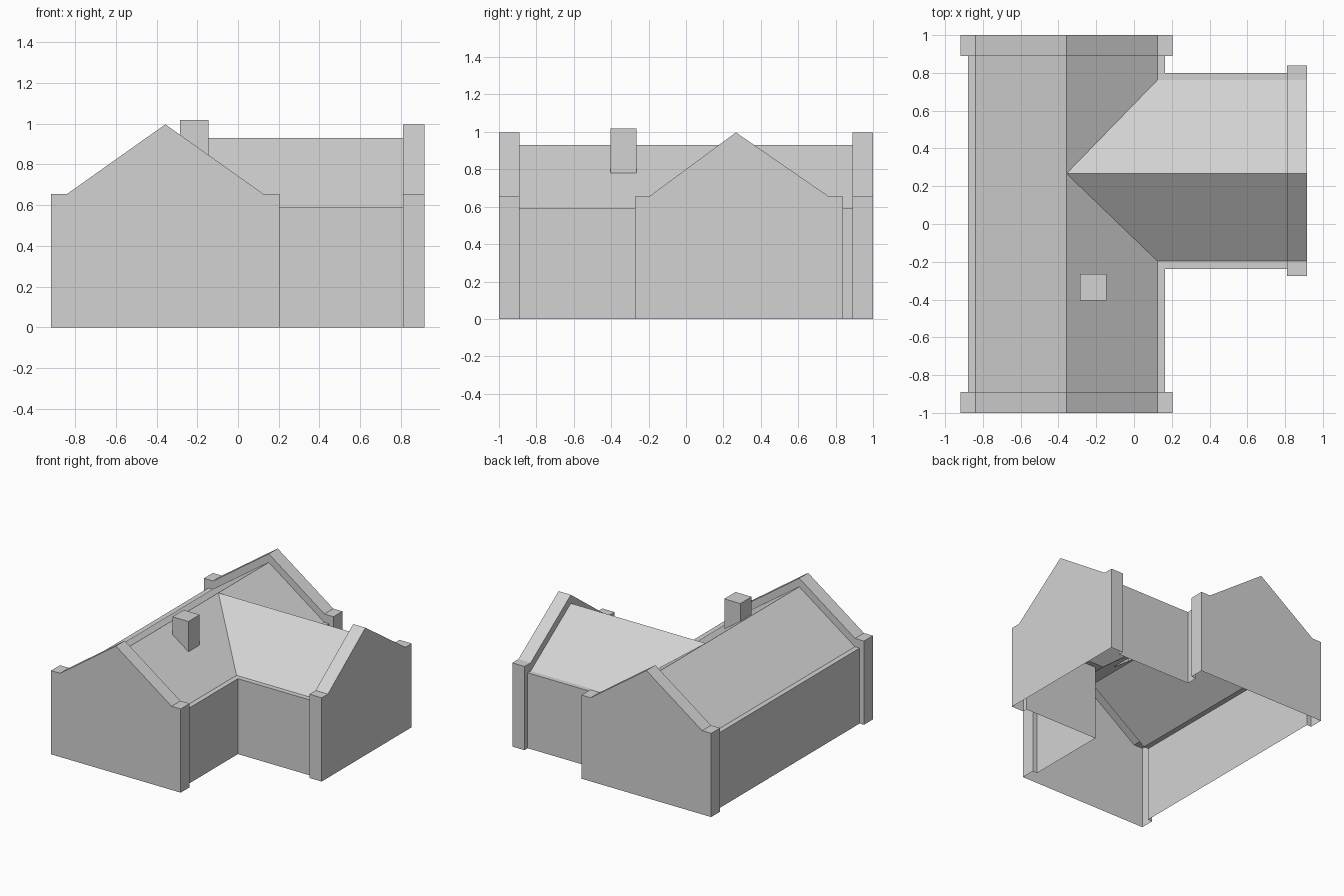
import bpy, bmesh
from mathutils import Vector

if "Cube" in bpy.data.objects:
    bpy.data.objects.remove(bpy.data.objects["Cube"])

stone = bpy.data.materials.new("light grey")
stone.diffuse_color = (0.65, 0.65, 0.65, 1)
stone.use_nodes = True
stone.node_tree.nodes["Principled BSDF"].inputs["Base Color"].default_value = stone.diffuse_color


def prism(name, profile, axis, start, end):
    """Extrude a (horizontal, height) profile along the x or y axis."""
    bm = bmesh.new()
    place = (lambda u, z, t: (t, u, z)) if axis == "x" else (lambda u, z, t: (u, t, z))
    face = bm.faces.new([bm.verts.new(place(u, z, start)) for u, z in profile])
    new = bmesh.ops.extrude_face_region(bm, geom=[face])["geom"]
    shift = Vector(place(0, 0, end - start))
    bmesh.ops.translate(bm, vec=shift, verts=[v for v in new if isinstance(v, bmesh.types.BMVert)])
    bmesh.ops.recalc_face_normals(bm, faces=bm.faces)
    mesh = bpy.data.meshes.new(name)
    bm.to_mesh(mesh)
    bm.free()
    mesh.materials.append(stone)
    obj = bpy.data.objects.new(name, mesh)
    bpy.context.collection.objects.link(obj)
    return obj


def gabled(left, right, slope_left, slope_right, peak, eave, ridge, base):
    """House-shaped profile with a flat ledge on either side of the roof."""
    return [(left, base), (right, base), (right, eave), (slope_right, eave),
            (peak, ridge), (slope_left, eave), (left, eave)]


# Main range and side wing, with their roofs (bases are trimmed at the ground later)
RX, RY = -0.357, 0.267
house = prism("house_shell", gabled(-0.88, 0.165, -0.84, 0.125, RX, 0.59, 0.93, -0.10), "y", -0.95, 0.95)
parts = [prism("wing", gabled(-0.237, 0.80, -0.197, 0.763, RY, 0.59, 0.93, -0.12), "x", RX, 0.86)]

# Raised gable ends
main_gable = gabled(-0.918, 0.204, -0.84, 0.125, RX, 0.655, 0.997, -0.14)
parts.append(prism("front_gable", main_gable, "y", -1.0, -0.89))
parts.append(prism("back_gable", main_gable, "y", 0.89, 1.0))
wing_gable = gabled(-0.274, 0.84, -0.197, 0.763, RY, 0.655, 0.997, -0.16)
parts.append(prism("wing_gable", wing_gable, "x", 0.81, 0.916))

# Chimney
parts.append(prism("chimney", [(-0.285, 0.65), (-0.146, 0.65), (-0.146, 1.018), (-0.285, 1.018)],
                   "y", -0.404, -0.265))

# Join everything into one skin
bpy.context.view_layer.objects.active = house
for part in parts:
    mod = house.modifiers.new(part.name, "BOOLEAN")
    mod.operation = "UNION"
    mod.solver = "EXACT"
    mod.object = part
    bpy.ops.object.modifier_apply(modifier=mod.name)
for part in parts:
    bpy.data.objects.remove(part)

# Trim at the ground, leaving the underside open
bm = bmesh.new()
bm.from_mesh(house.data)
bmesh.ops.bisect_plane(bm, geom=bm.verts[:] + bm.edges[:] + bm.faces[:], dist=1e-5,
                       plane_co=(0, 0, 0), plane_no=(0, 0, -1), clear_outer=True)
bm.to_mesh(house.data)
bm.free()
